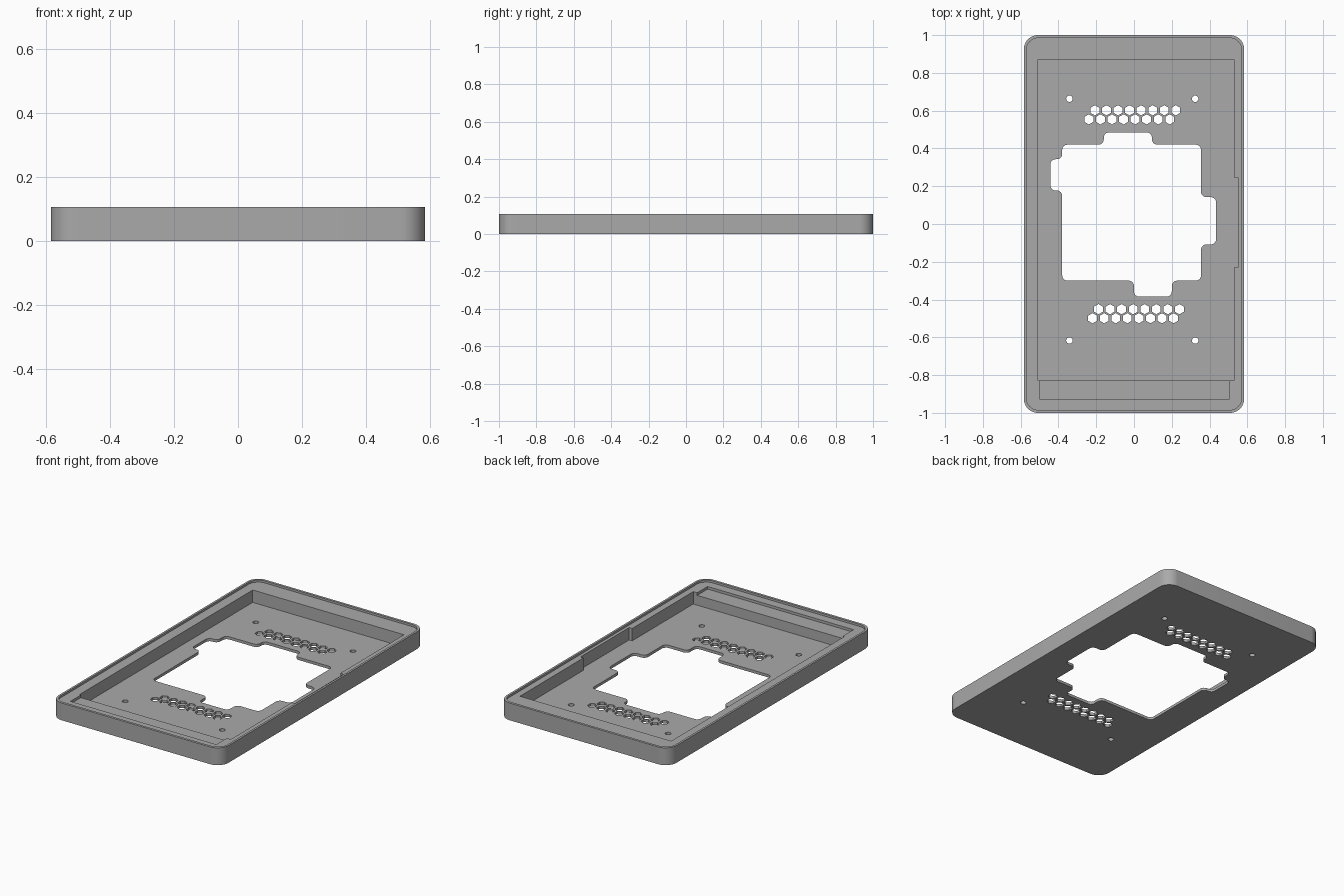
import bpy
import math
from mathutils import Vector

if "Cube" in bpy.data.objects:
    bpy.data.objects.remove(bpy.data.objects["Cube"])

TOP, LIP, SHELF, FLOOR = 0.107, 0.094, 0.078, 0.017

grey = bpy.data.materials.new("plain_grey")
grey.use_nodes = True
colour = (0.4, 0.4, 0.4, 1)
grey.diffuse_color = colour
grey.node_tree.nodes["Principled BSDF"].inputs["Base Color"].default_value = colour


def rounded(points, radius, steps=6):
    """Replace each corner of a right-angled outline by an arc."""
    result = []
    for i, p in enumerate(points):
        p = Vector(p)
        a = (Vector(points[i - 1]) - p).normalized() * radius
        b = (Vector(points[(i + 1) % len(points)]) - p).normalized() * radius
        for k in range(steps + 1):
            t = math.pi / 2 * k / steps
            result.append(p + a * (1 - math.sin(t)) + b * (1 - math.cos(t)))
    return result


def rect(x0, x1, y0, y1):
    return [(x0, y0), (x1, y0), (x1, y1), (x0, y1)]


def polygon(cx, cy, radius, sides):
    turn = math.tau / sides
    return [(cx + radius * math.sin(-i * turn), cy + radius * math.cos(i * turn))
            for i in range(sides)]


def prism(name, outlines, z0, z1):
    """Extrude one or more separate outlines between two heights."""
    verts, faces = [], []
    for outline in outlines:
        s, n = len(verts), len(outline)
        verts += [(p[0], p[1], z) for z in (z0, z1) for p in outline]
        faces.append([s + i for i in reversed(range(n))])
        faces.append([s + n + i for i in range(n)])
        faces += [(s + i, s + (i + 1) % n, s + n + (i + 1) % n, s + n + i)
                  for i in range(n)]
    mesh = bpy.data.meshes.new(name)
    mesh.from_pydata(verts, [], faces)
    mesh.materials.append(grey)
    obj = bpy.data.objects.new(name, mesh)
    bpy.context.collection.objects.link(obj)
    return obj


# Outer shell of the tray
tray = prism("tray", [rounded(rect(-0.583, 0.583, -1, 1), 0.075, 12)], 0, TOP)

# Stepped lip, cable shelf and main pocket with a side relief
lip = rounded(rect(-0.57, 0.57, -0.985, 0.985), 0.065, 12)
shelf = rect(-0.498, 0.503, -0.93, -0.8)
pocket = [(-0.508, -0.828), (0.53, -0.828), (0.53, -0.23), (0.551, -0.23),
          (0.551, 0.247), (0.53, 0.247), (0.53, 0.87), (-0.508, 0.87)]

# Central opening with a tab on each side
opening = rounded([
    (-0.38, -0.3), (0, -0.3), (0, -0.385), (0.2, -0.385), (0.2, -0.3),
    (0.355, -0.3), (0.355, -0.108), (0.435, -0.108), (0.435, 0.142),
    (0.355, 0.142), (0.355, 0.42), (0.095, 0.42), (0.095, 0.485),
    (-0.16, 0.485), (-0.16, 0.42), (-0.38, 0.42), (-0.38, 0.343),
    (-0.443, 0.343), (-0.443, 0.177), (-0.38, 0.177)], 0.028)

# Hexagonal vents and screw holes
vents = [polygon(x + 0.0612 * i, y, 0.027, 6)
         for x, y in ((-0.207, 0.602), (-0.239, 0.554), (-0.188, -0.451), (-0.219, -0.499))
         for i in range(8)]
screws = [polygon(x, y, 0.017, 16) for x in (-0.342, 0.324) for y in (0.663, -0.617)]

cutters = [
    prism("lip_cutter", [lip], LIP, 0.2),
    prism("shelf_cutter", [shelf], SHELF, 0.21),
    prism("pocket_cutter", [pocket], FLOOR, 0.22),
    prism("opening_cutter", [opening], -0.1, 0.23),
    prism("hole_cutter", vents + screws, -0.1, 0.24),
]
for cutter in cutters:
    mod = tray.modifiers.new(cutter.name, "BOOLEAN")
    mod.operation = "DIFFERENCE"
    mod.solver = "EXACT"
    mod.object = cutter

# Bake the cuts, then discard the cutters
bpy.context.view_layer.update()
cut = bpy.data.meshes.new_from_object(
    tray.evaluated_get(bpy.context.evaluated_depsgraph_get()))
tray.modifiers.clear()
tray.data = cut
for cutter in cutters:
    bpy.data.objects.remove(cutter)

bpy.ops.object.select_all(action="DESELECT")
tray.select_set(True)
bpy.context.view_layer.objects.active = tray
bpy.ops.object.shade_smooth_by_angle(angle=math.radians(30))
